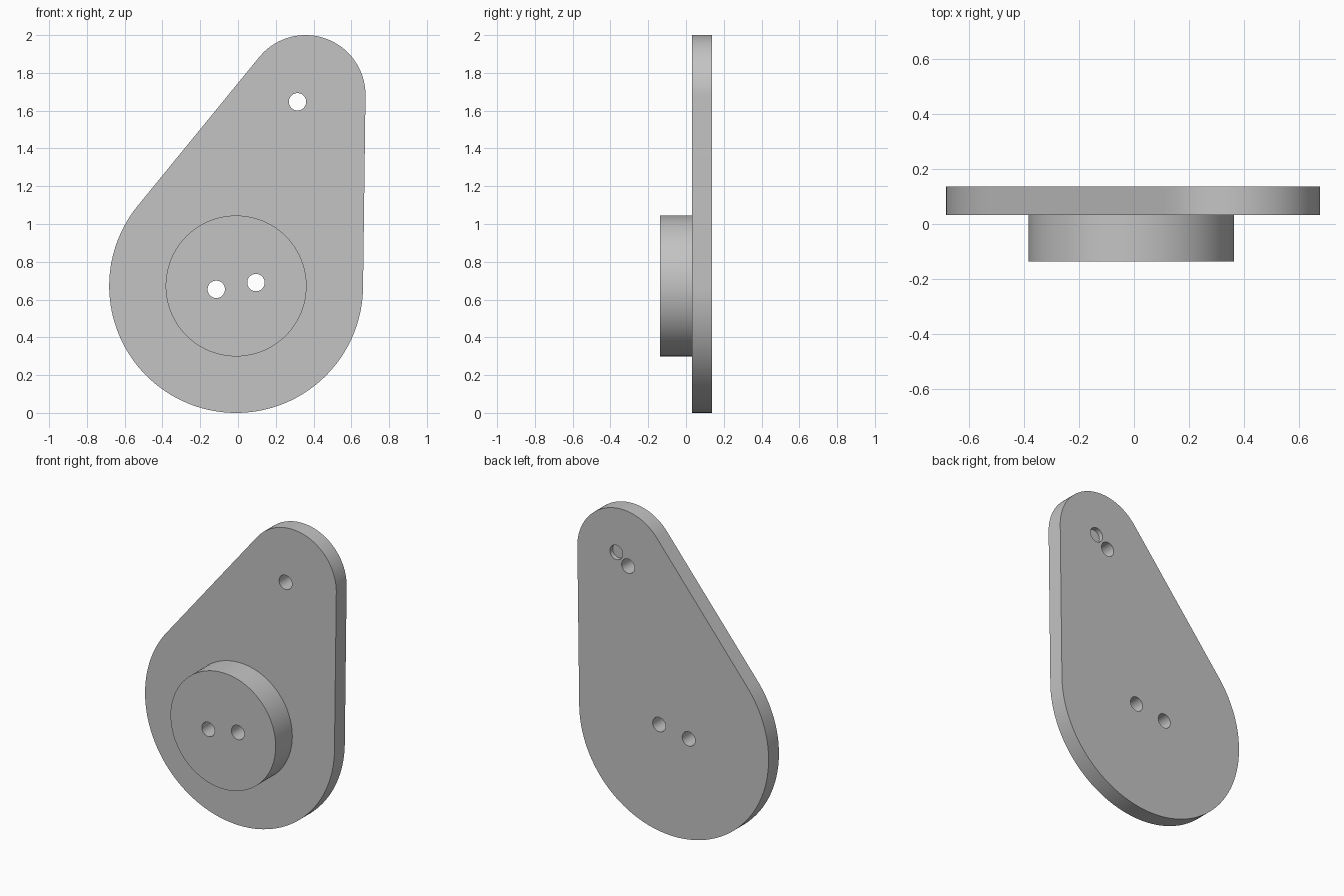
import bpy
import bmesh
from math import acos, atan2, cos, dist, pi, radians, sin

default = bpy.data.objects.get("Cube")
if default:
    bpy.data.objects.remove(default, do_unlink=True)

BACK, SEAM, FRONT = 0.137, 0.032, -0.137   # depth planes along y
HOLE = 0.046
BIG, BIG_R = (-0.01, 0.672), 0.672         # lower lobe
TIP, TIP_R = (0.358, 1.683), 0.317         # upper lobe

grey = bpy.data.materials.new("plain grey")
grey.use_nodes = True
colour = (0.55, 0.55, 0.55, 1)
grey.diffuse_color = colour
grey.node_tree.nodes["Principled BSDF"].inputs["Base Color"].default_value = colour


def arc(centre, radius, start, end, steps):
    """Points along an arc in the xz plane."""
    return [(centre[0] + radius * cos(start + (end - start) * i / steps),
             centre[1] + radius * sin(start + (end - start) * i / steps))
            for i in range(steps + 1)]


def disc(centre, radius, steps=96):
    return arc(centre, radius, 0, 2 * pi, steps)[:-1]


def slab(name, outline, y0, y1):
    """Extrude an xz outline from y0 to y1."""
    bm = bmesh.new()
    face = bm.faces.new([bm.verts.new((x, y0, z)) for x, z in outline])
    extruded = bmesh.ops.extrude_face_region(bm, geom=[face])["geom"]
    moved = [v for v in extruded if isinstance(v, bmesh.types.BMVert)]
    bmesh.ops.translate(bm, verts=moved, vec=(0, y1 - y0, 0))
    bmesh.ops.recalc_face_normals(bm, faces=bm.faces)
    mesh = bpy.data.meshes.new(name)
    bm.to_mesh(mesh)
    bm.free()
    mesh.materials.append(grey)
    obj = bpy.data.objects.new(name, mesh)
    bpy.context.collection.objects.link(obj)
    return obj


def select(obj):
    bpy.ops.object.select_all(action="DESELECT")
    obj.select_set(True)
    bpy.context.view_layer.objects.active = obj


def drill(obj, centre, y0, y1):
    """Cut a round hole between two depths."""
    cutter = slab("hole_cutter", disc(centre, HOLE, 40), y0, y1)
    cutter.hide_render = True
    mod = obj.modifiers.new("hole", "BOOLEAN")
    mod.operation = "DIFFERENCE"
    mod.solver = "EXACT"
    mod.object = cutter
    select(obj)
    bpy.ops.object.modifier_apply(modifier=mod.name)
    bpy.data.objects.remove(cutter, do_unlink=True)


# Teardrop plate: two arcs joined by their common tangents
lean = atan2(TIP[1] - BIG[1], TIP[0] - BIG[0])
spread = acos((BIG_R - TIP_R) / dist(BIG, TIP))
outline = (arc(BIG, BIG_R, lean + spread, lean - spread + 2 * pi, 96)
           + arc(TIP, TIP_R, lean - spread, lean + spread, 64))
plate = slab("plate", outline, SEAM, BACK)

# Round boss on the front
boss = slab("boss", disc(BIG, 0.373), FRONT, SEAM)

# Two holes run through both parts, one through the plate tip
for centre in ((-0.115, 0.654), (0.095, 0.69)):
    for part in (plate, boss):
        drill(part, centre, -1, 1)
drill(plate, (0.315, 1.647), -1, 1)

# Shallow blind hole in the back of the tip
drill(plate, (0.399, 1.713), BACK - 0.03, 1)

for part in (plate, boss):
    select(part)
    bpy.ops.object.shade_smooth_by_angle(angle=radians(30))
